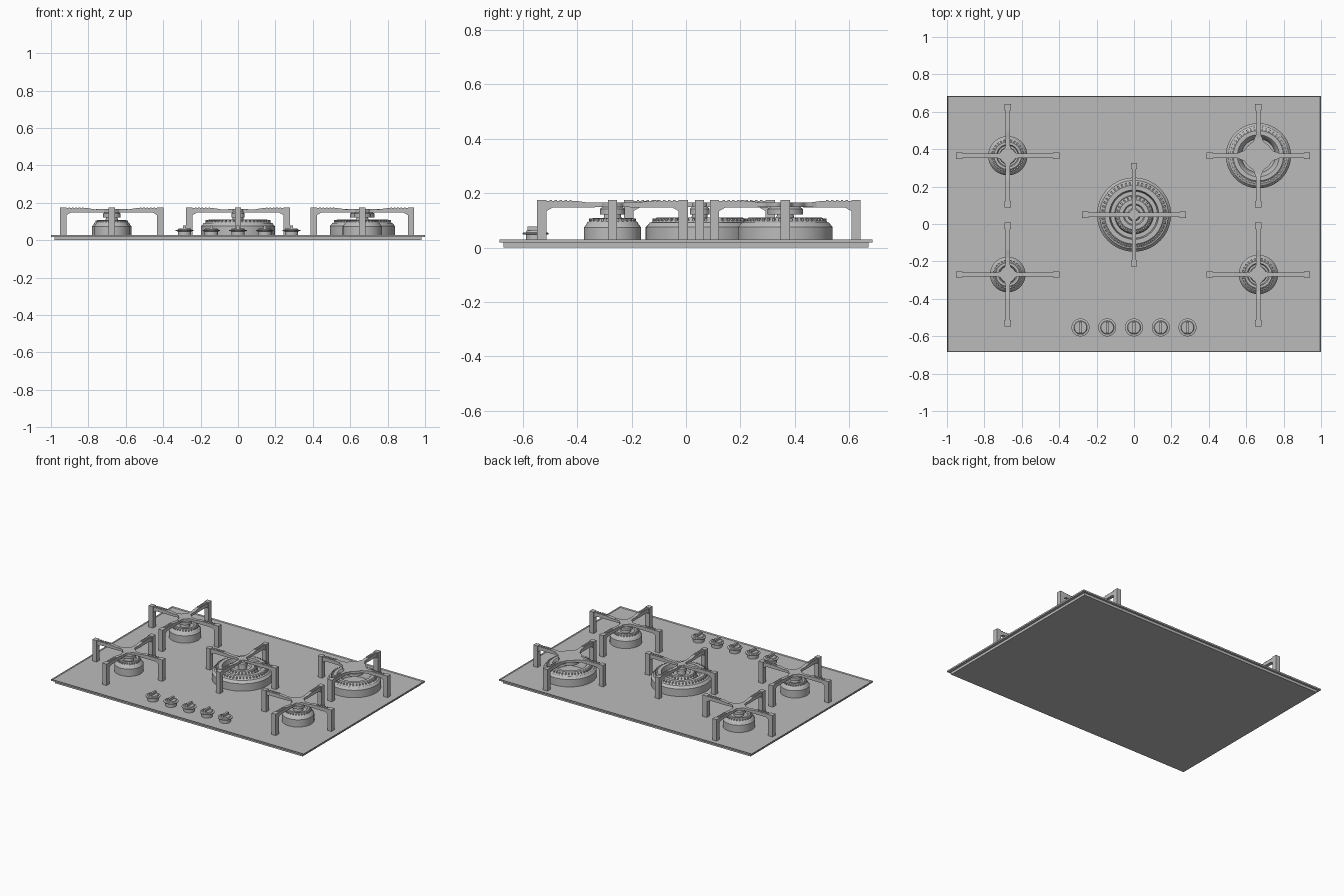
import bpy, bmesh, math
from mathutils import Matrix, Vector

cube = bpy.data.objects.get("Cube")
if cube:
    bpy.data.objects.remove(cube, do_unlink=True)

metal = bpy.data.materials.new("brushed grey metal")
GREY = (0.5, 0.5, 0.5, 1)
metal.diffuse_color = GREY
metal.use_nodes = True
metal.node_tree.nodes["Principled BSDF"].inputs["Base Color"].default_value = GREY

FLOOR = 0.022   # top of the recessed work surface
TOP = 0.175     # highest point of the pan supports


def finish(name, bm, loc=(0, 0, 0), smooth=False):
    bmesh.ops.recalc_face_normals(bm, faces=bm.faces)
    mesh = bpy.data.meshes.new(name)
    bm.to_mesh(mesh)
    bm.free()
    mesh.materials.append(metal)
    obj = bpy.data.objects.new(name, mesh)
    obj.location = loc
    bpy.context.collection.objects.link(obj)
    if smooth:
        bpy.ops.object.select_all(action='DESELECT')
        obj.select_set(True)
        bpy.context.view_layer.objects.active = obj
        bpy.ops.object.shade_smooth_by_angle(angle=math.radians(30))
    return obj


def box(bm, lo, hi, matrix=Matrix()):
    lo, hi = Vector(lo), Vector(hi)
    size = Matrix.Diagonal((*(hi - lo), 1))
    bmesh.ops.create_cube(bm, size=1, matrix=matrix @ Matrix.Translation((lo + hi) / 2) @ size)


def prism(bm, points, offset):
    face = bm.faces.new([bm.verts.new(p) for p in points])
    new = bmesh.ops.extrude_face_region(bm, geom=[face])["geom"]
    bmesh.ops.translate(bm, vec=offset, verts=[v for v in new if isinstance(v, bmesh.types.BMVert)])
    return list(face.verts) + [v for v in new if isinstance(v, bmesh.types.BMVert)]


def lathe(bm, profile, steps=64):
    verts = [bm.verts.new((r, 0, z)) for r, z in profile]
    edges = [bm.edges.new(pair) for pair in zip(verts, verts[1:])]
    bmesh.ops.spin(bm, geom=verts + edges, axis=(0, 0, 1), cent=(0, 0, 0),
                   angle=math.tau, steps=steps, use_duplicate=False)
    bmesh.ops.remove_doubles(bm, verts=bm.verts, dist=0.0002)


def crown_teeth(name, loc, radius, z, count):
    # small raised flame ports around a burner crown
    bm = bmesh.new()
    for i in range(count):
        turn = Matrix.Rotation(math.tau * i / count, 4, 'Z')
        box(bm, (radius - 0.009, -0.004, z - 0.01), (radius + 0.006, 0.004, z), turn)
    finish(name, bm, loc)


def burner(name, loc, profile, teeth):
    bm = bmesh.new()
    lathe(bm, profile)
    finish(name, bm, loc, smooth=True)
    for radius, z, count in teeth:
        crown_teeth(name + "_ports", loc, radius, z, count)


def grate(name, loc, tip, waist, hub):
    bm = bmesh.new()
    arm = [(0, 0.15), (0.1, 0.147), (0.22, 0.147), (0.25, 0.13),
           (0.25, 0.171), (0.13, 0.171), (0.09, 0.165), (0, 0.165)]
    for i in range(4):
        turn = Matrix.Rotation(math.pi / 2 * i, 4, 'Z')
        # arm, leg and grip ridges
        verts = prism(bm, [(x, -0.012, z) for x, z in arm], (0, 0.024, 0))
        bmesh.ops.transform(bm, matrix=turn, verts=verts)
        box(bm, (0.243, -0.017, FLOOR), (0.277, 0.017, TOP), turn)
        for k in range(5):
            x = 0.15 + 0.018 * k
            box(bm, (x, -0.012, 0.168), (x + 0.009, 0.012, TOP), turn)
    # concave star plate joining the arms
    star = []
    for k in range(64):
        a = math.tau * k / 64
        r = waist + (tip - waist) * abs(math.cos(2 * a)) ** 10
        star.append((r * math.cos(a), r * math.sin(a), 0.149))
    prism(bm, star, (0, 0, 0.017))
    finish(name, bm, loc)
    # hub below the star
    bm = bmesh.new()
    lathe(bm, [(0, 0.122), (hub, 0.122), (hub, 0.142), (hub * 0.8, 0.15), (0, 0.15)], 32)
    finish(name + "_hub", bm, loc, smooth=True)


def knob(name, loc):
    bm = bmesh.new()
    lathe(bm, [(0.036, FLOOR), (0.036, 0.047), (0.048, 0.049), (0.048, 0.054),
               (0.036, 0.056), (0.033, 0.062), (0, 0.062)], 40)
    finish(name, bm, loc, smooth=True)
    bm = bmesh.new()
    box(bm, (-0.007, -0.03, 0.06), (0.007, 0.03, 0.078))
    finish(name + "_grip", bm, loc)


# Worktop: lower tray and a thin plate with a shallow raised rim
bm = bmesh.new()
box(bm, (-0.98, -0.67, 0), (0.98, 0.67, 0.021))
finish("lower_tray", bm)

bm = bmesh.new()
box(bm, (-1, -0.685, 0.018), (1, 0.685, 0.029))
top = max(bm.faces, key=lambda f: f.calc_center_median().z)
bmesh.ops.inset_region(bm, faces=[top], thickness=0.006)
bmesh.ops.translate(bm, vec=(0, 0, FLOOR - 0.029), verts=top.verts)
finish("cooktop_plate", bm)


def small_profile(r):
    return [(r, FLOOR), (r, 0.074), (r - 0.008, 0.084), (r - 0.012, 0.092),
            (r - 0.015, 0.094), (r - 0.032, 0.109), (r - 0.045, 0.109),
            (r - 0.05, 0.1), (0.034, 0.1), (0.03, 0.125), (0, 0.125)]


# Small burners
SMALL = {"back_right_burner": (-0.675, 0.365, 0.105),
         "front_right_burner": (-0.675, -0.27, 0.095),
         "front_left_burner": (0.665, -0.27, 0.105)}
for name, (x, y, r) in SMALL.items():
    burner(name, (x, y, 0), small_profile(r), [(r - 0.024, 0.106, 28)])
    grate(name.replace("burner", "grate"), (x, y, 0), 0.085, 0.042, 0.046)

# Large open ring burner
spot = (0.665, 0.365, 0)
burner("back_left_burner", spot,
       [(0.174, FLOOR), (0.174, 0.075), (0.166, 0.085), (0.16, 0.092), (0.155, 0.093),
        (0.134, 0.111), (0.112, 0.111), (0.102, 0.1), (0.09, 0.05), (0, 0.046)],
       [(0.146, 0.107, 44)])
grate("back_left_grate", spot, 0.125, 0.078, 0.065)

# Central double ring burner
spot = (0, 0.05, 0)
burner("center_burner", spot,
       [(0.198, FLOOR), (0.198, 0.075), (0.188, 0.085), (0.183, 0.092), (0.177, 0.093),
        (0.157, 0.111), (0.132, 0.111), (0.125, 0.07), (0.104, 0.07), (0.1, 0.092),
        (0.08, 0.109), (0.058, 0.109), (0.052, 0.098), (0.03, 0.098), (0.028, 0.125), (0, 0.125)],
       [(0.168, 0.107, 48), (0.089, 0.106, 26)])
grate("center_grate", spot, 0.05, 0.028, 0.036)

# Control knobs along the front
for i in range(5):
    knob("control_knob", (0.143 * (i - 2), -0.553, 0))
